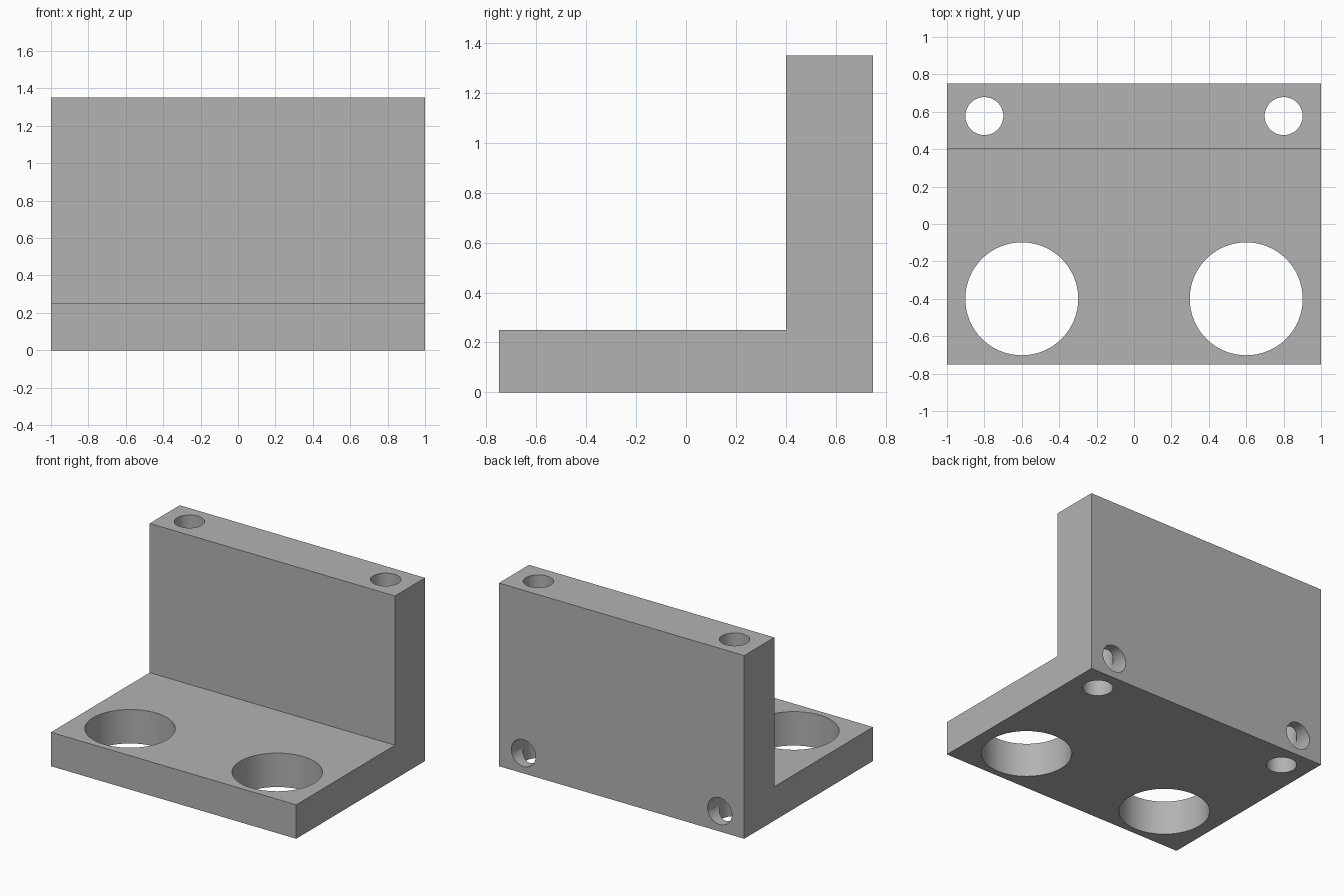
import bpy, bmesh, math
from mathutils import Matrix, Vector

cube = bpy.data.objects.get("Cube")
if cube:
    bpy.data.objects.remove(cube, do_unlink=True)

grey = bpy.data.materials.new("plain grey")
grey.use_nodes = True
grey.diffuse_color = (0.45, 0.45, 0.45, 1)
grey.node_tree.nodes["Principled BSDF"].inputs["Base Color"].default_value = grey.diffuse_color


def make_object(name, bm):
    bmesh.ops.recalc_face_normals(bm, faces=bm.faces)
    mesh = bpy.data.meshes.new(name)
    bm.to_mesh(mesh)
    bm.free()
    obj = bpy.data.objects.new(name, mesh)
    mesh.materials.append(grey)
    bpy.context.collection.objects.link(obj)
    return obj


# L-shaped bracket, extruded along x from its side profile
profile = [(-0.75, 0), (0.75, 0), (0.75, 1.35), (0.4, 1.35), (0.4, 0.25), (-0.75, 0.25)]
bm = bmesh.new()
side = bm.faces.new([bm.verts.new((-1, y, z)) for y, z in profile])
swept = bmesh.ops.extrude_face_region(bm, geom=[side])["geom"]
bmesh.ops.translate(bm, vec=(2, 0, 0), verts=[g for g in swept if isinstance(g, bmesh.types.BMVert)])
bracket = make_object("angle_bracket", bm)
bpy.context.view_layer.objects.active = bracket
bracket.select_set(True)


def drill(name, start, end, radius):
    """Cut a round hole between two points."""
    a, b = Vector(start), Vector(end)
    turn = (b - a).to_track_quat("Z", "Y").to_matrix().to_4x4()
    bm = bmesh.new()
    bmesh.ops.create_cone(bm, cap_ends=True, segments=64, radius1=radius, radius2=radius,
                          depth=(b - a).length, matrix=Matrix.Translation((a + b) / 2) @ turn)
    cutter = make_object(name, bm)
    cutter.hide_render = True
    mod = bracket.modifiers.new(name, "BOOLEAN")
    mod.operation = "DIFFERENCE"
    mod.solver = "EXACT"
    mod.object = cutter
    bpy.ops.object.modifier_apply(modifier=mod.name)
    bpy.data.objects.remove(cutter, do_unlink=True)


# Mirrored holes: large in the base, long through the wall, blind from the back
for s in (-1, 1):
    drill("base_hole", (s * 0.6, -0.4, -0.1), (s * 0.6, -0.4, 0.5), 0.302)
    drill("wall_hole", (s * 0.8, 0.577, -0.1), (s * 0.8, 0.577, 1.5), 0.1015)
    drill("back_hole", (s * 0.8, 0.577, 0.15), (s * 0.8, 0.9, 0.15), 0.099)

bpy.ops.object.shade_smooth_by_angle(angle=math.radians(30))
